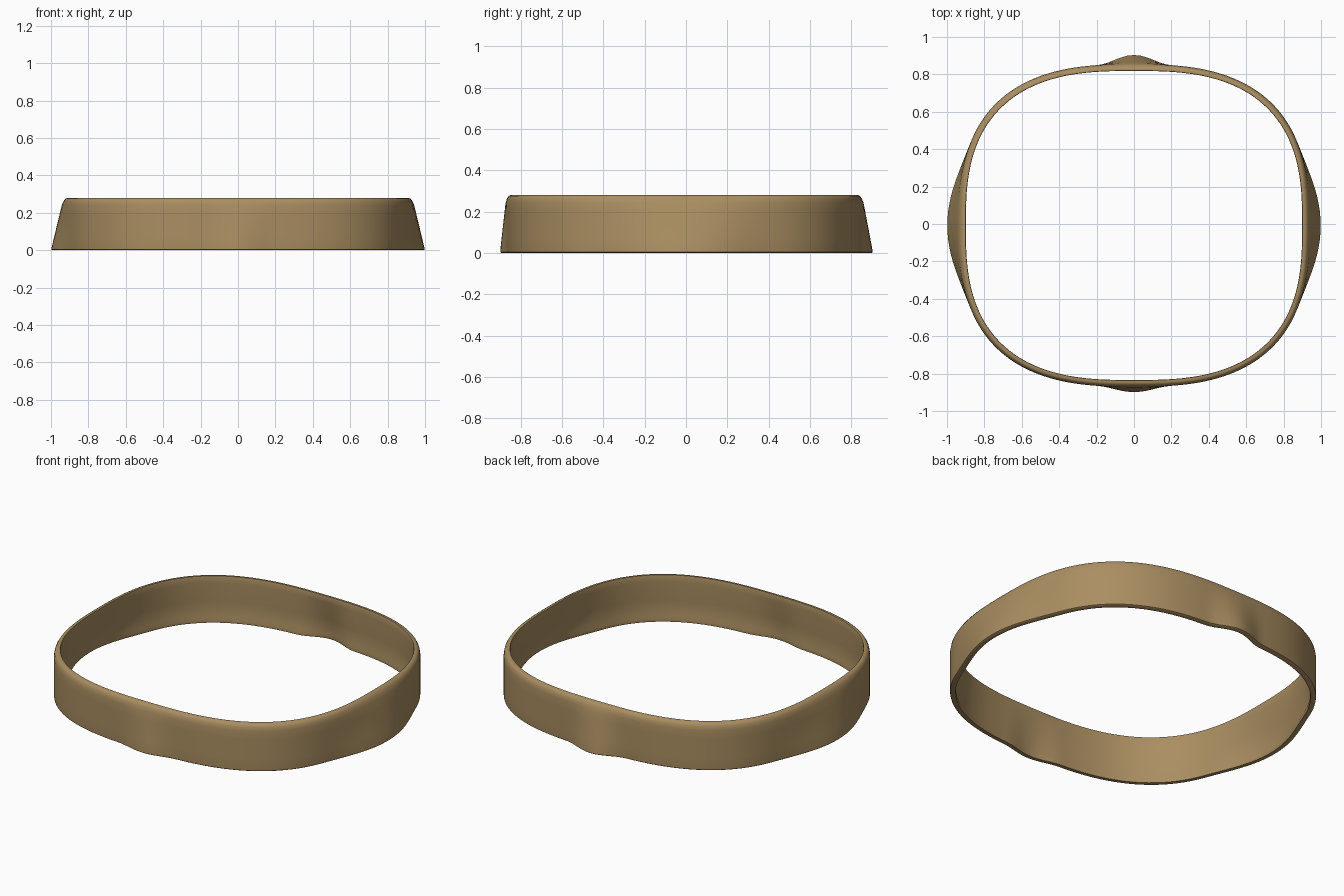
import bpy, bmesh, math

if "Cube" in bpy.data.objects:
    bpy.data.objects.remove(bpy.data.objects["Cube"])

SEGMENTS = 160
POWER = 2.7              # squareness of the rounded outline
HALF_X, HALF_Y = 0.935, 0.862
SHIFT_Y = -0.008

# Cross-section, outside to inside: (height, inset from outer wall)
SECTION = [(0.0, 0.007), (0.004, 0.001), (0.012, 0.0), (0.07, 0.0), (0.13, 0.0),
           (0.19, 0.0), (0.24, 0.0), (0.262, 0.004), (0.275, 0.012), (0.28, 0.021),
           (0.28, 0.034), (0.274, 0.036), (0.24, 0.036), (0.13, 0.032),
           (0.035, 0.027), (0.018, 0.032), (0.0, 0.03)]


def hump(distance, width):
    """Smooth bump, 1 in the middle and 0 beyond its width."""
    if abs(distance) >= width:
        return 0.0
    return math.cos(0.5 * math.pi * distance / width) ** 2


def outline_point(angle, z, inset):
    c, s = math.cos(angle), math.sin(angle)
    r = (abs(c / HALF_X) ** POWER + abs(s / HALF_Y) ** POWER) ** (-1 / POWER)
    x, y = r * c, r * s
    # Flares grow toward the bottom edge: wide at the sides, narrow front and back
    flare = min(1.0, max(0.0, 1 - z / 0.27))
    if abs(x) > abs(y):
        r += 0.065 * flare * hump(y, 0.45)
    else:
        r += (0.051 if y > 0 else 0.03) * flare * hump(x, 0.2)
    r -= inset
    return (r * c, r * s + SHIFT_Y, z)


# Band: closed cross-section swept around the outline
bm = bmesh.new()
rings = [[bm.verts.new(outline_point(2 * math.pi * i / SEGMENTS, z, inset))
          for z, inset in SECTION] for i in range(SEGMENTS)]
count = len(SECTION)
for i in range(SEGMENTS):
    a, b = rings[i], rings[(i + 1) % SEGMENTS]
    for j in range(count):
        k = (j + 1) % count
        bm.faces.new((a[j], b[j], b[k], a[k]))
bmesh.ops.recalc_face_normals(bm, faces=bm.faces)
mesh = bpy.data.meshes.new("band")
bm.to_mesh(mesh)
bm.free()

band = bpy.data.objects.new("band", mesh)
bpy.context.collection.objects.link(band)
tan = bpy.data.materials.new("tan")
tan.diffuse_color = (0.40, 0.27, 0.12, 1)
tan.use_nodes = True
tan.node_tree.nodes["Principled BSDF"].inputs["Base Color"].default_value = tan.diffuse_color
mesh.materials.append(tan)

bpy.context.view_layer.objects.active = band
band.select_set(True)
bpy.ops.object.shade_smooth_by_angle(angle=math.radians(40))
